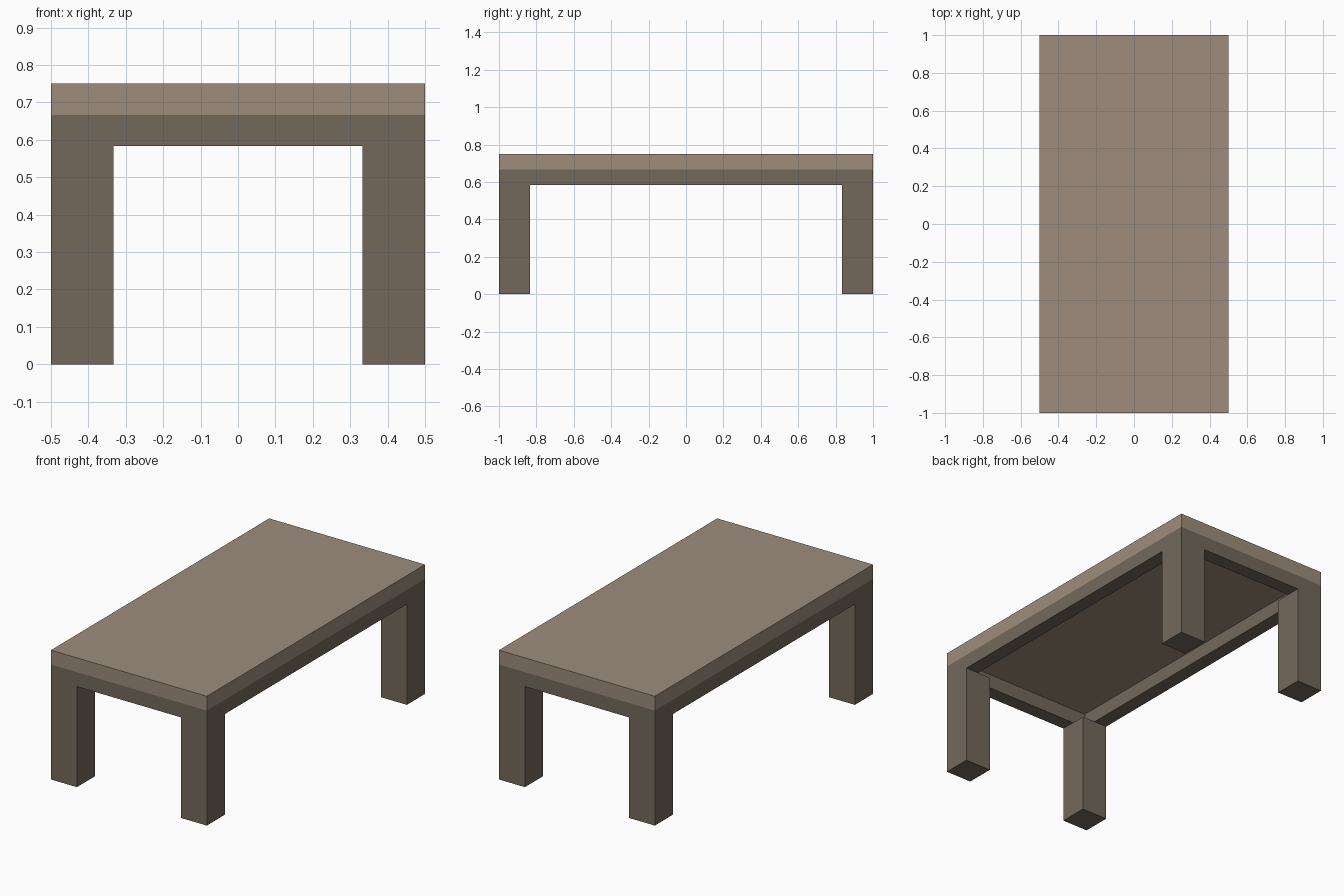
import bpy
import bmesh
from mathutils import Matrix, Vector

default = bpy.data.objects.get("Cube")
if default:
    bpy.data.objects.remove(default, do_unlink=True)

# Main dimensions
HALF_X, HALF_Y = 0.5, 1.0
LEG = 1 / 6            # leg width
RAIL = LEG / 2         # thickness of rails and top
TOP = 0.75
RAIL_TOP = TOP - RAIL
LEG_TOP = RAIL_TOP - RAIL


def make_material(name, rgb):
    mat = bpy.data.materials.new(name)
    mat.use_nodes = True
    mat.diffuse_color = (*rgb, 1)
    bsdf = next(n for n in mat.node_tree.nodes if n.type == "BSDF_PRINCIPLED")
    bsdf.inputs["Base Color"].default_value = (*rgb, 1)
    return mat


def make_box(name, low, high, mat):
    low, high = Vector(low), Vector(high)
    bm = bmesh.new()
    bmesh.ops.create_cube(bm, size=1, matrix=Matrix.Translation((low + high) / 2)
                          @ Matrix.Diagonal((*(high - low), 1)))
    mesh = bpy.data.meshes.new(name)
    bm.to_mesh(mesh)
    bm.free()
    mesh.materials.append(mat)
    obj = bpy.data.objects.new(name, mesh)
    bpy.context.collection.objects.link(obj)
    return obj


light_wood = make_material("light taupe wood", (0.337, 0.266, 0.202))
dark_wood = make_material("dark taupe wood", (0.171, 0.141, 0.102))

# Table top
make_box("table_top", (-HALF_X, -HALF_Y, RAIL_TOP), (HALF_X, HALF_Y, TOP), light_wood)

# End rails run the full width, side rails fit between them
for end, sy in (("front", -1), ("back", 1)):
    y = sorted((sy * HALF_Y, sy * (HALF_Y - RAIL)))
    make_box(f"{end}_rail", (-HALF_X, y[0], LEG_TOP), (HALF_X, y[1], RAIL_TOP), dark_wood)

for side, sx in (("left", 1), ("right", -1)):
    x = sorted((sx * HALF_X, sx * (HALF_X - RAIL)))
    inner = HALF_Y - RAIL
    make_box(f"{side}_rail", (x[0], -inner, LEG_TOP), (x[1], inner, RAIL_TOP), dark_wood)

    # Corner legs
    x = sorted((sx * HALF_X, sx * (HALF_X - LEG)))
    for end, sy in (("front", -1), ("back", 1)):
        y = sorted((sy * HALF_Y, sy * (HALF_Y - LEG)))
        make_box(f"{end}_{side}_leg", (x[0], y[0], 0), (x[1], y[1], LEG_TOP), dark_wood)
